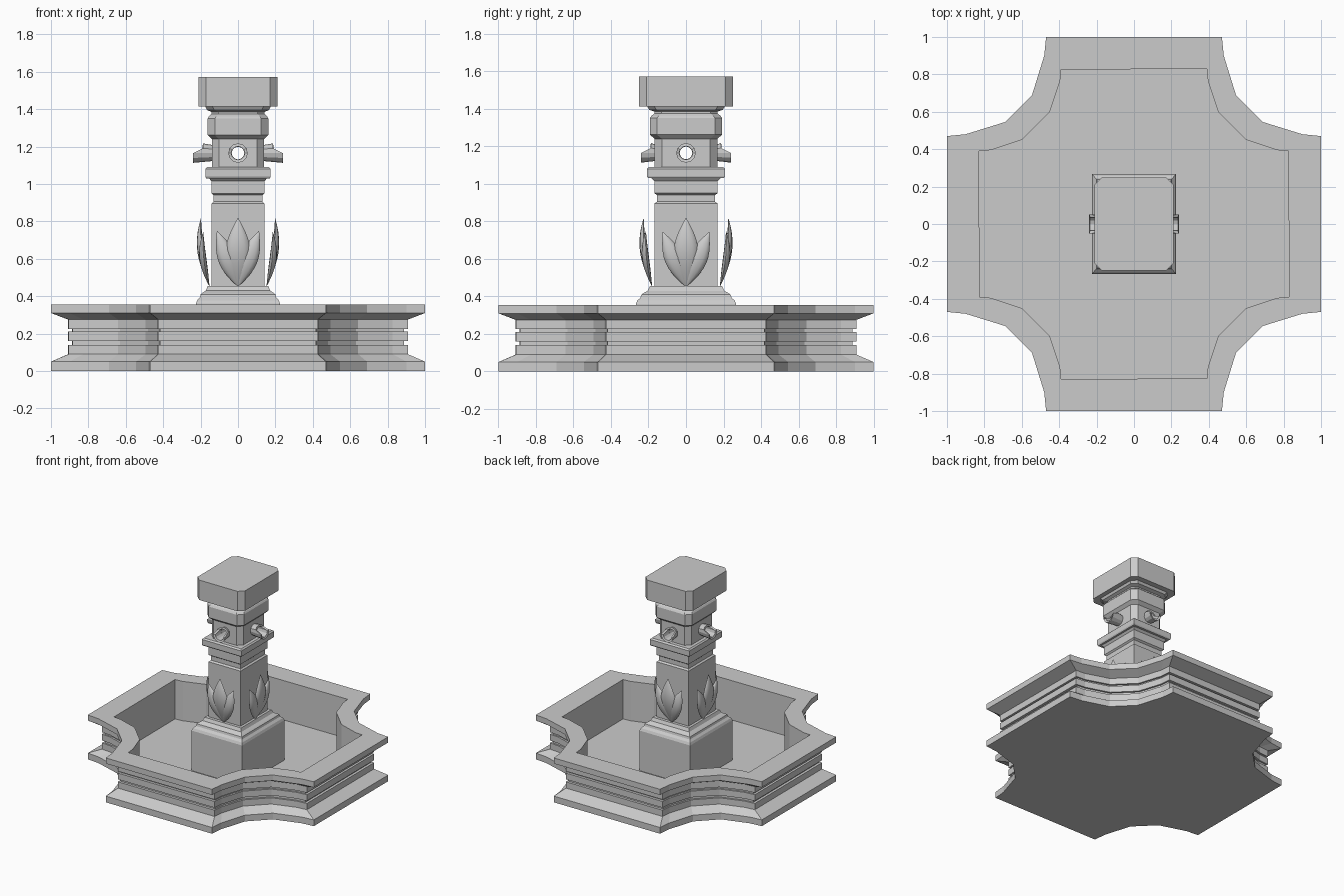
import bpy, bmesh
from math import sin, cos, pi, radians
from mathutils import Matrix, Vector

if "Cube" in bpy.data.objects:
    bpy.data.objects.remove(bpy.data.objects["Cube"])


def loft(name, loops, cap=True, closed=False, smooth=None):
    """Skin a list of equal-length point loops."""
    bm = bmesh.new()
    rings = [[bm.verts.new(p) for p in lp] for lp in loops]
    n = len(rings[0])
    pairs = list(zip(rings, rings[1:]))
    if closed:
        pairs.append((rings[-1], rings[0]))
    for a, b in pairs:
        for i in range(n):
            j = (i + 1) % n
            bm.faces.new((a[i], a[j], b[j], b[i]))
    if cap and not closed:
        bm.faces.new(rings[0][::-1])
        bm.faces.new(rings[-1])
    bmesh.ops.remove_doubles(bm, verts=bm.verts, dist=1e-5)
    bmesh.ops.recalc_face_normals(bm, faces=bm.faces)
    me = bpy.data.meshes.new(name)
    bm.to_mesh(me)
    bm.free()
    ob = bpy.data.objects.new(name, me)
    bpy.context.collection.objects.link(ob)
    if smooth:
        bpy.ops.object.select_all(action='DESELECT')
        ob.select_set(True)
        bpy.context.view_layer.objects.active = ob
        bpy.ops.object.shade_smooth_by_angle(angle=radians(smooth))
    return ob


# Basin: cross-shaped plan with scooped corners, lofted from rim to inner wall
outer = [(1, .47), (.9, .48), (.69, .545), (.545, .69), (.48, .9), (.47, 1)]
inner = [(.825, .39), (.765, .395), (.6, .45), (.45, .6), (.395, .765), (.39, .83)]


def plan(t, z):
    quarter = [(a[0] + (b[0] - a[0]) * t, a[1] + (b[1] - a[1]) * t)
               for a, b in zip(outer, inner)]
    pts = []
    for k in range(4):
        r = Matrix.Rotation(k * pi / 2, 3, 'Z')
        pts += [r @ Vector((x, y, z)) for x, y in quarter]
    return pts


section = [(0, 0), (0, .05), (.54, .09), (.54, .14), (.66, .14), (.66, .16),
           (.54, .16), (.54, .21), (.66, .21), (.66, .225), (.54, .225),
           (.54, .275), (0, .31), (0, .355), (1, .355), (1, .04)]
loft("basin", [plan(t, z) for t, z in section])


# Column: stacked rectangular mouldings, deeper than wide
def moulding(name, profile, c):
    loops = []
    for hx, z in profile:
        hy = hx * 1.19
        if c:
            p = [(hx, hy - c), (hx - c, hy), (c - hx, hy), (-hx, hy - c),
                 (-hx, c - hy), (c - hx, -hy), (hx - c, -hy), (hx, c - hy)]
        else:
            p = [(hx, hy), (-hx, hy), (-hx, -hy), (hx, -hy)]
        loops.append([(x, y, z) for x, y in p])
    return loft(name, loops)


moulding("pedestal_and_shaft", [
    (.225, .03), (.225, .36), (.218, .378), (.204, .393), (.2, .41), (.19, .418),
    (.172, .43), (.162, .455), (.142, .455), (.142, .895), (.13, .905), (.13, .94),
    (.142, .95), (.142, 1.015), (.155, 1.03), (.17, 1.03), (.175, 1.04),
    (.175, 1.08), (.165, 1.09)], 0)
head = moulding("column_head", [
    (.14, 1.08), (.14, 1.24), (.162, 1.262), (.162, 1.35), (.155, 1.362),
    (.142, 1.375), (.142, 1.385), (.165, 1.395), (.175, 1.415)], .038)
moulding("cap_block", [(.21, 1.413), (.21, 1.572)], .04)

# Water channels bored through the head
SPOUT_Z = 1.165
for axis in 'XY':
    bpy.ops.mesh.primitive_cylinder_add(
        vertices=12, radius=.034, depth=1, location=(0, 0, SPOUT_Z),
        rotation=(0, pi / 2, 0) if axis == 'X' else (pi / 2, 0, 0))
    cutter = bpy.context.object
    mod = head.modifiers.new("bore", 'BOOLEAN')
    mod.operation, mod.solver, mod.object = 'DIFFERENCE', 'EXACT', cutter
    bpy.context.view_layer.objects.active = head
    bpy.ops.object.modifier_apply(modifier=mod.name)
    bpy.data.objects.remove(cutter)


# Spouts: hollow pipes with a longer lower lip
def spout(k):
    def ring(r, x_top, x_low):
        pts = []
        for i in range(12):
            a = 2 * pi * i / 12
            x = x_top if sin(a) > .1 else x_low
            pts.append((x, r * cos(a), SPOUT_Z + r * sin(a)))
        return pts
    base = .13 if k % 2 == 0 else .155
    ob = loft(f"spout_{k}", [ring(.042, base, base), ring(.052, .187, .24),
                             ring(.036, .19, .235), ring(.034, base, base)], closed=True)
    ob.rotation_euler.z = k * pi / 2


# Petals: pointed, bulging leaves fanned over each shaft face
def petal(name, face, k, length, width, tilt, lift):
    loops = []
    for i in range(11):
        u = i / 10
        s = sin(pi * u)
        o = face + .012 + lift * sin(.6 * pi * u)
        ring = []
        for j in range(12):
            a = 2 * pi * j / 12
            d = (.026 if sin(a) > 0 else .012) * s * sin(a)
            y, z = width * s * cos(a), length * u
            ring.append((o + d, y * cos(tilt) + z * sin(tilt),
                         .45 + z * cos(tilt) - y * sin(tilt)))
        loops.append(ring)
    ob = loft(name, loops, cap=False, smooth=50)
    ob.rotation_euler.z = k * pi / 2


for k in range(4):
    spout(k)
    face = .14 if k % 2 == 0 else .168
    spread = .4 if k % 2 == 0 else .36
    petal(f"centre_petal_{k}", face, k, .37, .066, 0, .048)
    for side in (-1, 1):
        petal(f"side_petal_{k}_{side}", face, k, .32, .05, side * spread, .035)
